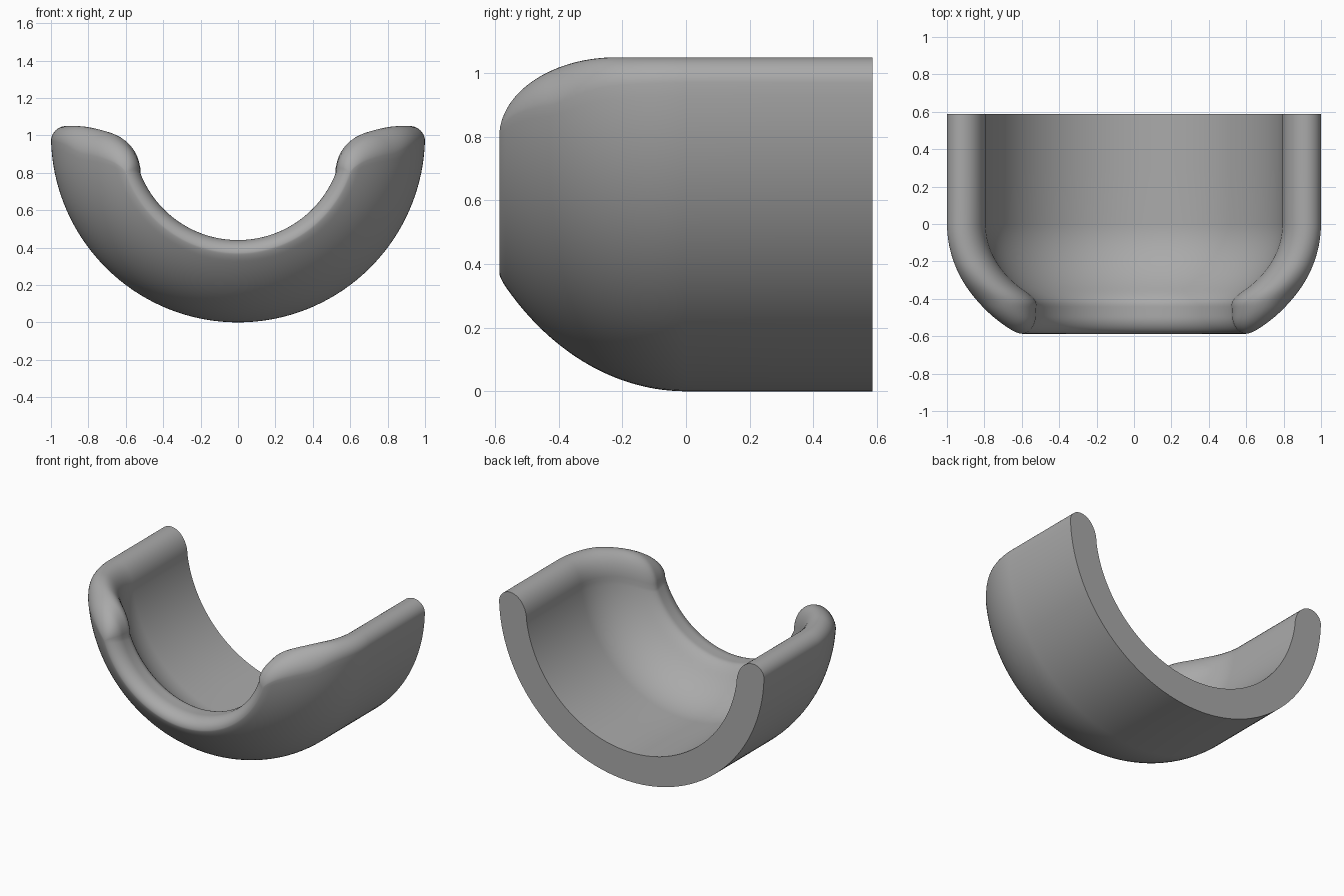
import bpy, bmesh, math
from math import sqrt, sin, cos, pi

cube = bpy.data.objects.get("Cube")
if cube:
    bpy.data.objects.remove(cube)

HALF = 0.587      # half of the depth
AXIS = 1.0        # height of the trough axis
ARC, CAP = 72, 10


def quarter(u):
    """Drop of a quarter circle from its top, 0 to 1."""
    u = min(max(u, 0), 1)
    return 1 - sqrt(1 - u * u)


def outer_radius(y):
    if y >= 0:
        return 1.0
    r = sqrt(1 - (y / 0.765) ** 2)
    return r - 0.012 * quarter((-y - HALF + 0.02) / 0.02)


def inner_radius(y):
    # Hollow dome blended into the narrower front opening
    d = 0.8 * sqrt(max(0, 1 - (min(y, 0) / 0.555) ** 2))
    k, lip = 0.06, 0.56
    r = max(d, lip) + max(k - abs(d - lip), 0) ** 2 / (4 * k)
    # Rounded front lip meets the outer skin
    end = outer_radius(-HALF)
    return r + (end - lip) * quarter((-y - HALF + 0.09) / 0.09)


def rim_height(y):
    return 1.05 - 0.25 * quarter((-0.22 - y) / (HALF - 0.22))


def arc(radius, z_end):
    a = math.asin((z_end - AXIS) / radius)
    return [(radius * cos(t), AXIS + radius * sin(t))
            for t in (-pi - a + (pi + 2 * a) * i / ARC for i in range(ARC + 1))]


def section(y):
    """Closed slice of the wall with rounded rims, as x and z pairs."""
    big, small, top = outer_radius(y), inner_radius(y), rim_height(y)
    wall = max(big - small, 0)
    outer = arc(big, top - 0.4 * wall)
    inner = arc(small, top - 0.8 * wall)
    (xo, zo), (xi, zi) = outer[-1], inner[-1]
    peak = xo + (xi - xo) * 0.4
    cap = []
    for i in range(1, 2 * CAP):
        t = pi * i / (2 * CAP)
        side, low = (xo, zo) if i <= CAP else (xi, zi)
        cap.append((peak + (side - peak) * abs(cos(t)), low + (top - low) * sin(t)))
    left_cap = [(-x, z) for x, z in reversed(cap)]
    return outer + cap + inner[::-1] + left_cap


# Slices from the open back to the rounded front
steps = 48
stations = [HALF, HALF / 2] + [-HALF * sin(pi / 2 * i / steps) for i in range(steps + 1)]
bm = bmesh.new()
rings = [[bm.verts.new((x, y, z)) for x, z in section(y)] for y in stations]
for a, b in zip(rings, rings[1:]):
    n = len(a)
    for i in range(n):
        j = (i + 1) % n
        bm.faces.new((a[i], a[j], b[j], b[i]))
bm.faces.new(rings[0])
bmesh.ops.remove_doubles(bm, verts=bm.verts, dist=0.0003)
bmesh.ops.recalc_face_normals(bm, faces=bm.faces)
mesh = bpy.data.meshes.new("trough_shell")
bm.to_mesh(mesh)
bm.free()
shell = bpy.data.objects.new("trough_shell", mesh)
bpy.context.collection.objects.link(shell)

# Plain grey finish
grey = bpy.data.materials.new("plain_grey")
grey.use_nodes = True
color = (0.4, 0.4, 0.4, 1)
grey.diffuse_color = color
grey.node_tree.nodes["Principled BSDF"].inputs["Base Color"].default_value = color
mesh.materials.append(grey)

bpy.context.view_layer.objects.active = shell
shell.select_set(True)
bpy.ops.object.shade_smooth_by_angle(angle=math.radians(40))
